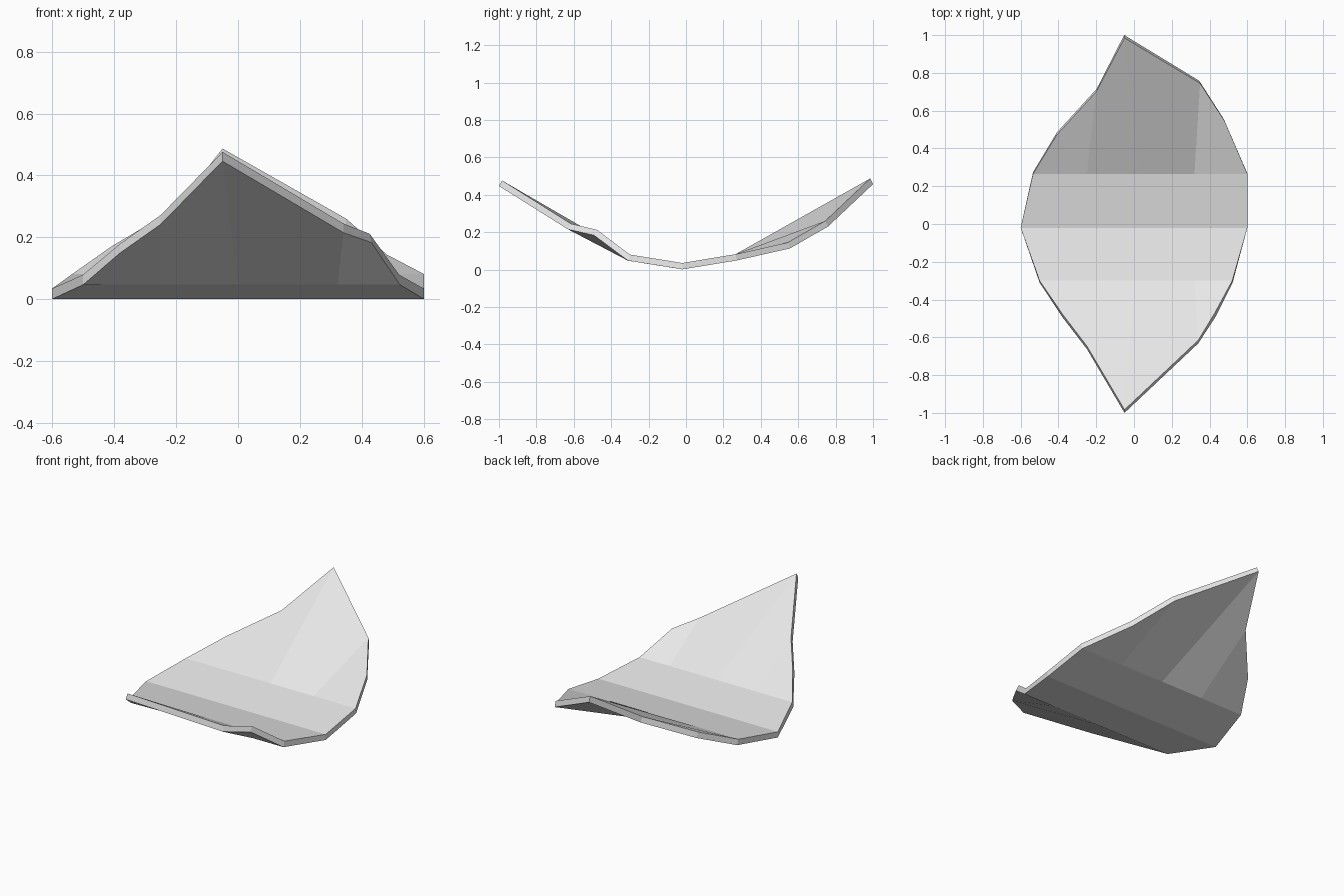
import bpy
import bmesh

cube = bpy.data.objects.get("Cube")
if cube:
    bpy.data.objects.remove(cube, do_unlink=True)

# Plain grey material
grey = bpy.data.materials.new("light grey")
grey.use_nodes = True
grey.diffuse_color = (0.8, 0.8, 0.8, 1)
grey.node_tree.nodes["Principled BSDF"].inputs["Base Color"].default_value = grey.diffuse_color

bm = bmesh.new()


def row(xs, y, z):
    """Straight crease running across the shell."""
    return [bm.verts.new((x, y, z)) for x in xs]


def fan(crease, rim):
    """Four facets folding up from a crease to a pointed rim."""
    a, b, c, d, e = crease
    l1, l2, tip, r2, r1 = [bm.verts.new(p) for p in rim]
    for quad in ((a, b, l2, l1), (b, c, tip, l2), (c, d, r2, tip), (d, e, r1, r2)):
        bm.faces.new(quad)


# Shallow middle strips
front = row((-0.50, -0.25, 0.00, 0.32, 0.52), -0.30, 0.08)
middle = row((-0.60, -0.25, 0.02, 0.32, 0.60), -0.02, 0.035)
back = row((-0.535, -0.25, 0.03, 0.32, 0.60), 0.265, 0.082)
for low, high in ((front, middle), (middle, back)):
    for i in range(4):
        bm.faces.new((low[i], low[i + 1], high[i + 1], high[i]))

# Upturned pointed ends
fan(front, [(-0.38, -0.475, 0.18), (-0.25, -0.645, 0.272), (-0.05, -0.983, 0.476),
            (0.34, -0.615, 0.245), (0.425, -0.475, 0.212)])
fan(back, [(-0.41, 0.47, 0.17), (-0.20, 0.70, 0.295), (-0.05, 0.985, 0.487),
           (0.35, 0.745, 0.26), (0.48, 0.545, 0.145)])

bmesh.ops.recalc_face_normals(bm, faces=bm.faces)
if sum(f.normal.z for f in bm.faces) < 0:
    bmesh.ops.reverse_faces(bm, faces=bm.faces)

mesh = bpy.data.meshes.new("curved_shell")
bm.to_mesh(mesh)
bm.free()
mesh.materials.append(grey)
shell = bpy.data.objects.new("curved_shell", mesh)
bpy.context.collection.objects.link(shell)

# Plate thickness, grown downwards
thick = shell.modifiers.new("thickness", "SOLIDIFY")
thick.thickness = 0.034
thick.offset = -1
